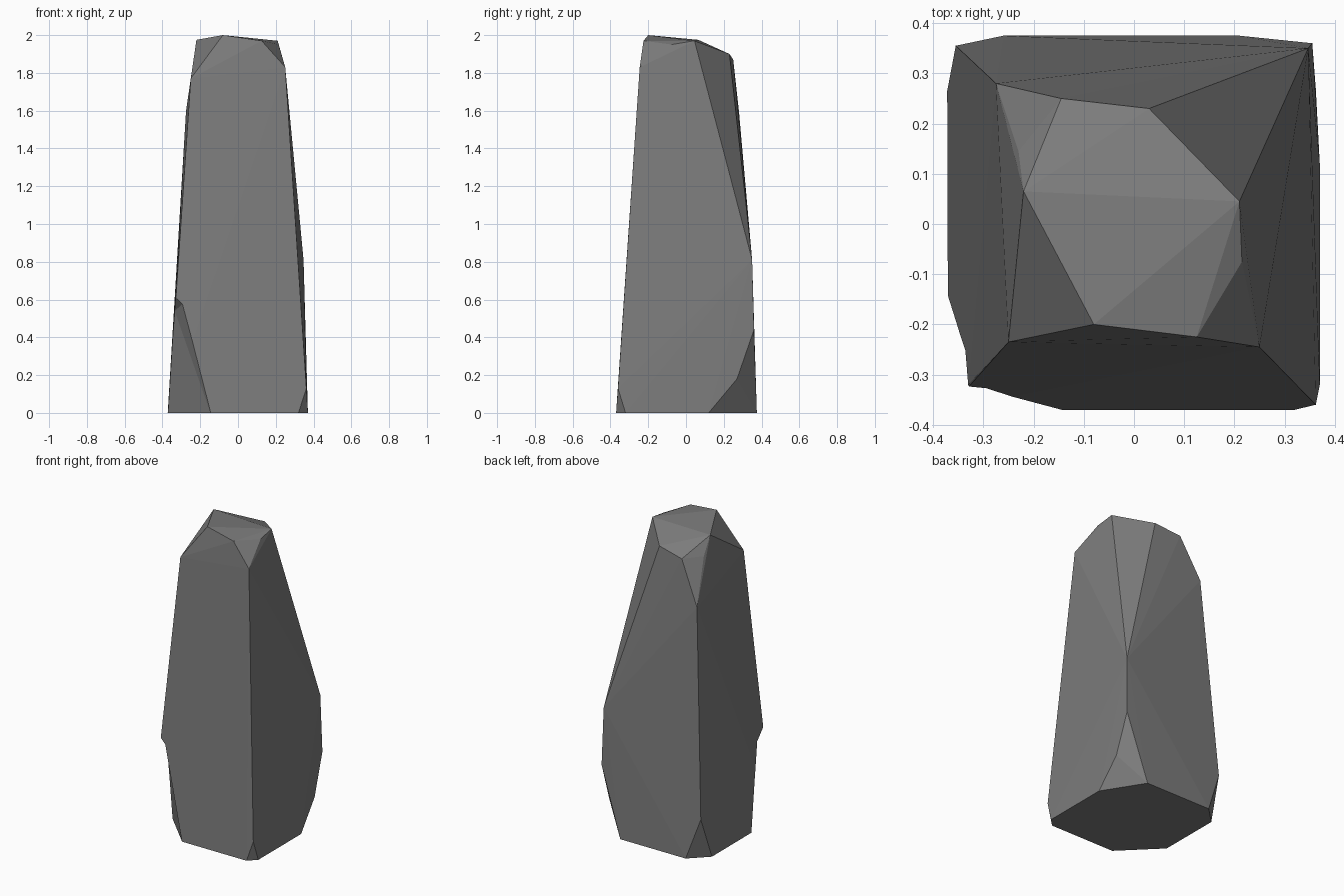
import bpy
import bmesh

default_cube = bpy.data.objects.get("Cube")
if default_cube:
    bpy.data.objects.remove(default_cube, do_unlink=True)


def make_material(name, colour):
    material = bpy.data.materials.new(name)
    material.use_nodes = True
    material.diffuse_color = colour
    shader = next(n for n in material.node_tree.nodes if n.type == "BSDF_PRINCIPLED")
    shader.inputs["Base Color"].default_value = colour
    shader.inputs["Roughness"].default_value = 0.9
    return material


def make_hull(name, corners, material):
    """Wrap a faceted, flat-shaded stone shape around a few corner points."""
    bm = bmesh.new()
    for corner in corners:
        bm.verts.new(corner)
    result = bmesh.ops.convex_hull(bm, input=bm.verts)
    inside = [g for g in result["geom_interior"] if isinstance(g, bmesh.types.BMVert)]
    if inside:
        bmesh.ops.delete(bm, geom=inside, context="VERTS")
    bmesh.ops.recalc_face_normals(bm, faces=bm.faces)
    mesh = bpy.data.meshes.new(name)
    bm.to_mesh(mesh)
    bm.free()
    mesh.materials.append(material)
    obj = bpy.data.objects.new(name, mesh)
    bpy.context.collection.objects.link(obj)
    return obj


stone_grey = make_material("stone grey", (0.2, 0.2, 0.2, 1.0))

# Foot: a square with chipped corners
foot = [
    (-.37, -.37, 0), (.32, -.37, 0), (.37, -.32, 0), (.37, .12, 0),
    (.21, .375, 0), (-.26, .375, 0), (-.372, .265, 0),
]

# Upright corner edges, between the foot chips and the crown
edges = [
    (.362, -.36, .13),
    (.362, .27, .18), (.355, .36, .44), (.347, .35, .81),
    (-.355, .355, .27), (-.275, .28, 1.6),
    (-.33, -.32, .61),
]

# Crown: a sloping, irregular top
crown = [
    (.25, -.245, 1.83), (-.25, -.235, 1.77),
    (-.08, -.2, 2), (.125, -.225, 1.97),
    (.215, -.075, 1.95), (.21, .045, 1.97),
    (.03, .23, 1.9), (-.145, .25, 1.87),
    (-.23, .145, 1.87), (-.22, .065, 1.975),
]

pillar = make_hull("stone_pillar", foot + edges + crown, stone_grey)

# Wedge that knocks an undercut chip out of the front right foot corner
wedge = make_hull("chip_cutter", [
    (-.125, -.38, -.06), (-.38, -.125, -.06),
    (-.29, -.335, .58), (-.335, -.25, .54),
    (-.41, -.44, .81), (-.5, -.5, -.1),
], stone_grey)
wedge.hide_render = True

chip = pillar.modifiers.new("chip", "BOOLEAN")
chip.operation = "DIFFERENCE"
chip.solver = "EXACT"
chip.object = wedge

# Keep the carved result and discard the cutter
bpy.context.view_layer.update()
evaluated = pillar.evaluated_get(bpy.context.evaluated_depsgraph_get())
carved = bpy.data.meshes.new_from_object(evaluated)
pillar.modifiers.clear()
pillar.data = carved
carved.name = "stone_pillar"
bpy.data.objects.remove(wedge, do_unlink=True)
